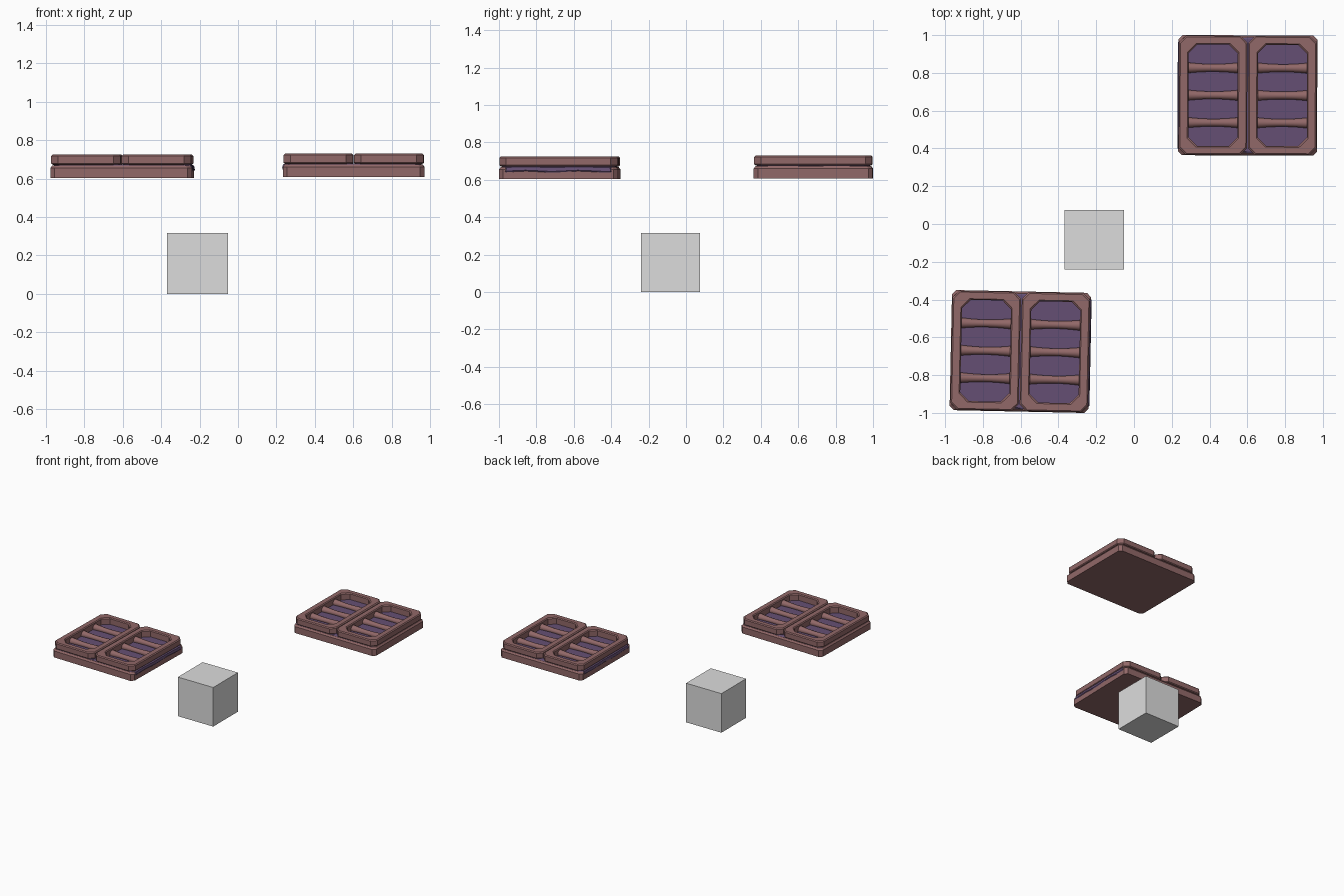
import bpy, bmesh, math
from mathutils import Matrix

if "Cube" in bpy.data.objects:
    bpy.data.objects.remove(bpy.data.objects["Cube"])


def material(name, rgb):
    m = bpy.data.materials.new(name)
    m.diffuse_color = (*rgb, 1)
    m.use_nodes = True
    m.node_tree.nodes["Principled BSDF"].inputs["Base Color"].default_value = m.diffuse_color
    return m


brown = material("dusty_brown", (0.285, 0.138, 0.138))
purple = material("muted_purple", (0.130, 0.078, 0.172))
grey = material("light_grey", (0.72, 0.72, 0.72))


def octagon(hx, hy, c):
    return [(hx, -hy + c), (hx, hy - c), (hx - c, hy), (-hx + c, hy),
            (-hx, hy - c), (-hx, -hy + c), (-hx + c, -hy), (hx - c, -hy)]


def loft(name, rings, mat, place, closed=False, smooth=False):
    """Skin equal-length rings of 3D points; cap the ends or join them up."""
    bm = bmesh.new()
    loops = [[bm.verts.new(p) for p in r] for r in rings]
    n = len(loops[0])
    pairs = list(zip(loops, loops[1:]))
    if closed:
        pairs.append((loops[-1], loops[0]))
    for a, b in pairs:
        for i in range(n):
            j = (i + 1) % n
            bm.faces.new((a[i], a[j], b[j], b[i]))
    if not closed:
        bm.faces.new(loops[0][::-1])
        bm.faces.new(loops[-1])
    bmesh.ops.recalc_face_normals(bm, faces=bm.faces[:])
    for f in bm.faces:
        f.smooth = smooth and len(f.verts) == 4
    me = bpy.data.meshes.new(name)
    bm.to_mesh(me)
    bm.free()
    me.materials.append(mat)
    ob = bpy.data.objects.new(name, me)
    ob.matrix_world = place
    bpy.context.collection.objects.link(ob)
    return ob


def oct_rings(levels, cx=0.0):
    return [[(x + cx, y, z) for x, y in octagon(hx, hy, c)] for hx, hy, c, z in levels]


def tray(tag, x, y, z, angle, shift):
    place = Matrix.Translation((x, y, z)) @ Matrix.Rotation(math.radians(angle), 4, 'Z')
    # base slab with a chamfered upper rim
    loft(tag + "_base", oct_rings([
        (0.368, 0.318, 0.022, 0), (0.368, 0.318, 0.022, 0.052),
        (0.358, 0.308, 0.022, 0.065)]), brown, place)
    # soft filling with a gently wavy lower edge, slightly off centre
    steps = 16
    def wavy(hx, hy, z0, amp):
        o = octagon(hx, hy, 0.03)
        pts = []
        for (ax, ay), (bx, by) in zip(o, o[1:] + o[:1]):
            for k in range(steps):
                t = k / steps
                px, py = ax + (bx - ax) * t, ay + (by - ay) * t
                pts.append((px + shift, py, z0 + amp * math.sin(22 * py + 15 * px)))
        return pts
    loft(tag + "_filling", [wavy(0.358, 0.308, 0.035, 0.004),
                            wavy(0.365, 0.310, 0.045, 0.003),
                            wavy(0.361, 0.306, 0.064, 0.001),
                            wavy(0.350, 0.298, 0.069, 0)], purple, place)
    for side, cx in (("left", -0.1835), ("right", 0.1835)):
        # octagonal frame ring with bevelled edges
        loft(f"{tag}_{side}_frame", oct_rings([
            (0.175, 0.309, 0.034, 0.069), (0.181, 0.315, 0.036, 0.075),
            (0.181, 0.315, 0.036, 0.114), (0.174, 0.308, 0.034, 0.121),
            (0.136, 0.274, 0.046, 0.121), (0.130, 0.268, 0.046, 0.114),
            (0.130, 0.268, 0.046, 0.066)], cx), brown, place, closed=True)
        # crossbars that flare towards the frame
        for i, by in enumerate((-0.145, 0.0, 0.145)):
            rings = []
            for k in range(11):
                t = k / 5 - 1
                r = 0.020 + 0.008 * t * t
                rings.append([(cx + 0.134 * t, by + r * math.cos(a), 0.077 + r * math.sin(a))
                              for a in (2 * math.pi * s / 14 for s in range(14))])
            loft(f"{tag}_{side}_bar_{i + 1}", rings, brown, place, smooth=True)


tray("back_tray", 0.602, 0.681, 0.608, -0.2, -0.006)
tray("front_tray", -0.602, -0.675, 0.603, -1.2, 0.007)

# plain block on the ground
h = 0.158
loft("block", [[(x, y, z) for x, y in ((h, -h), (h, h), (-h, h), (-h, -h))]
               for z in (0.003, 0.319)], grey, Matrix.Translation((-0.211, -0.083, -0.003)))
